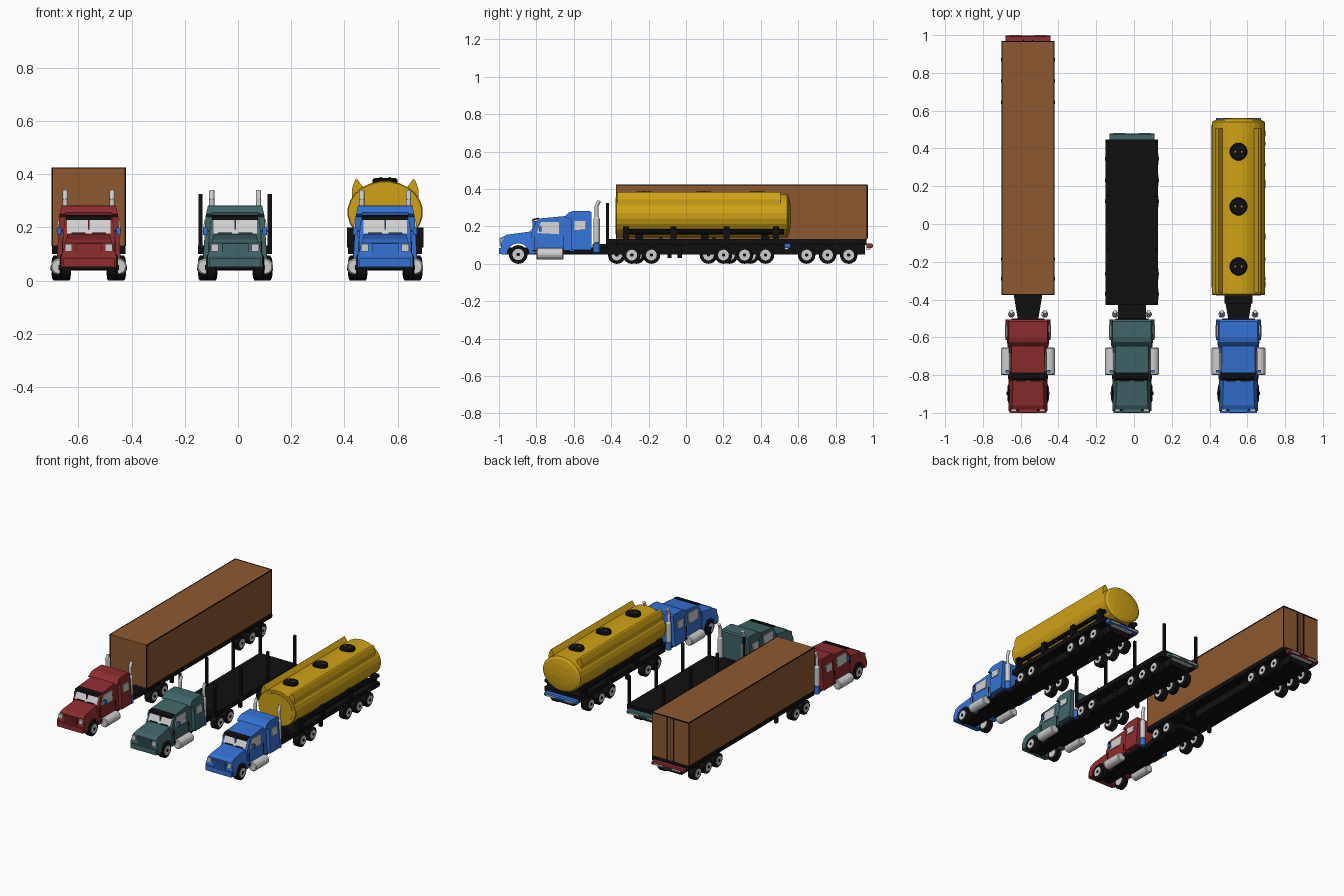
import bpy, bmesh, math
from mathutils import Vector

if "Cube" in bpy.data.objects:
    bpy.data.objects.remove(bpy.data.objects["Cube"])

def material(name, r, g, b):
    m = bpy.data.materials.new(name)
    m.diffuse_color = (r, g, b, 1)
    m.use_nodes = True
    m.node_tree.nodes["Principled BSDF"].inputs["Base Color"].default_value = m.diffuse_color
    return m

RED = material("dark_red", 0.27, 0.025, 0.027)
TEAL = material("teal", 0.052, 0.13, 0.14)
BLUE = material("blue", 0.035, 0.17, 0.66)
BROWN = material("brown", 0.27, 0.098, 0.028)
YELLOW = material("yellow", 0.62, 0.36, 0.008)
BLACK = material("black", 0.005, 0.005, 0.005)
SILVER = material("silver", 0.62, 0.62, 0.62)
CX = 0.0      # centre line of the truck being built
TAG = ""      # name prefix of that truck

def finish(bm, name, mat, mirror=False):
    if mirror:
        dup = bmesh.ops.duplicate(bm, geom=bm.verts[:] + bm.edges[:] + bm.faces[:])["geom"]
        for v in (g for g in dup if isinstance(g, bmesh.types.BMVert)):
            v.co.x = -v.co.x
    bmesh.ops.recalc_face_normals(bm, faces=bm.faces[:])
    me = bpy.data.meshes.new(TAG + name)
    bm.to_mesh(me)
    bm.free()
    me.materials.append(mat)
    ob = bpy.data.objects.new(TAG + name, me)
    ob.location.x = CX
    bpy.context.collection.objects.link(ob)
    return ob

def prism(name, mat, pts, outer, inner=None):
    """Side profile (y, z) spread across x; widths are functions of z. With inner: mirrored plates."""
    bm = bmesh.new()
    low = inner if inner else (lambda z: -outer(z))
    a = [bm.verts.new((low(z), y, z)) for y, z in pts]
    b = [bm.verts.new((outer(z), y, z)) for y, z in pts]
    bm.faces.new(a)
    bm.faces.new(b[::-1])
    n = len(pts)
    for i in range(n):
        j = (i + 1) % n
        bm.faces.new((a[j], a[i], b[i], b[j]))
    return finish(bm, name, mat, inner is not None)

def box(name, mat, x, y, z, mirror=False):
    pts = [(y[0], z[0]), (y[1], z[0]), (y[1], z[1]), (y[0], z[1])]
    if mirror:
        return prism(name, mat, pts, lambda _: x[1], lambda _: x[0])
    return prism(name, mat, pts, lambda _: x)

def lathe(name, mat, base, axis, prof, seg=16, mirror=False, squash=1.0):
    """Turn (distance, radius) pairs about an axis from base."""
    bm = bmesh.new()
    ax, base = Vector(axis).normalized(), Vector(base)
    u = ax.orthogonal().normalized()
    w = ax.cross(u)
    rings = []
    for t, r in prof:
        ring = []
        for k in range(seg):
            a = math.tau * (k + 0.5) / seg
            o = ax * t + (u * math.cos(a) + w * math.sin(a)) * r
            o.z *= squash
            ring.append(bm.verts.new(base + o))
        rings.append(ring)
    for p, q in zip(rings, rings[1:]):
        for k in range(seg):
            j = (k + 1) % seg
            bm.faces.new((p[k], p[j], q[j], q[k]))
    bm.faces.new(rings[0][::-1])
    bm.faces.new(rings[-1])
    return finish(bm, name, mat, mirror)

def wheel(name, y, r, x0, x1):
    w = x1 - x0
    lathe(name + "_tyre", BLACK, (x0, y, r), (1, 0, 0),
          [(0, r * .8), (w * .12, r), (w * .88, r), (w, r * .8)], 20, True)
    lathe(name + "_rim", SILVER, (x0 - .002, y, r), (1, 0, 0),
          [(0, r * .62), (w + .004, r * .62)], 14, True)
    lathe(name + "_hub_cap", BLACK, (x1, y, r), (1, 0, 0), [(0, r * .2), (.005, r * .2)], 8, True)

def tractor(body, axles):
    # chassis, wider behind the cab
    bm = bmesh.new()
    half = [(.05, -.97), (.055, -.5), (.075, -.38), (.075, axles[1] + .05)]
    outline = half + [(-x, y) for x, y in reversed(half)]
    bottom = bm.faces.new([bm.verts.new((x, y, .05)) for x, y in outline])
    top = bmesh.ops.extrude_face_region(bm, geom=[bottom])["geom"]
    bmesh.ops.translate(bm, vec=(0, 0, .037), verts=[g for g in top if isinstance(g, bmesh.types.BMVert)])
    finish(bm, "chassis", BLACK)
    box("cab_floor", BLACK, .088, (-.82, -.5), (.055, .085))
    # hood with wheel arches
    fy = -.897
    arch = [(fy + .06 * math.cos(a), .05 + .06 * math.sin(a))
            for a in [math.pi * k / 8 for k in range(9)]]
    hood_w = lambda z: .104 - max(0, z - .09) * .3
    prism("hood", body, [(-.985, .05)] + arch[::-1] + [(-.80, .055), (-.80, .176), (-.84, .172), (-.96, .155),
          (-.982, .142), (-.99, .09)], hood_w)
    box("front_bumper", body, .097, (-1.0, -.965), (.052, .085))
    # grille and headlights
    box("grille_surround", body, .05, (-.993, -.97), (.092, .14))
    for i in range(4):
        z = .097 + i * .011
        box("grille_bar", body, .044, (-.997, -.97), (z, z + .005))
    box("headlight", SILVER, (.062, .09), (-.993, -.975), (.11, .137), True)
    # cab, raised sleeper
    cab_w = lambda z: .1 - max(0, z - .15) * .12
    prism("cab", body, [(-.83, .065), (-.60, .065), (-.60, .258), (-.64, .256), (-.785, .242),
          (-.795, .232), (-.828, .173)], cab_w)
    sl_w = lambda z: .12 - max(0, z - .2) * .22
    prism("sleeper", body, [(-.615, .075), (-.505, .075), (-.505, .276), (-.515, .283), (-.6, .283),
          (-.625, .276), (-.65, .25), (-.615, .24)], sl_w)
    # windows, door seams and windshield
    grow = lambda f, d: (lambda z: f(z) + d)
    prism("door_window", SILVER, [(-.798, .165), (-.68, .158), (-.68, .225), (-.775, .225)],
          grow(cab_w, .002), grow(cab_w, -.004))
    prism("sleeper_window", SILVER, [(-.597, .182), (-.535, .182), (-.535, .23), (-.597, .23)],
          grow(sl_w, .002), grow(sl_w, -.004))
    for y in (-.81, -.655):
        box("door_seam", BLACK, (.095, .1007), (y, y + .002), (.07, .15), True)
    box("step", BLACK, (.07, .105), (-.82, -.62), (.066, .074), True)
    prism("windshield", SILVER, [(-.829, .178), (-.801, .228), (-.795, .228), (-.823, .178)], lambda z: .082)
    box("windshield_post", body, .003, (-.822, -.80), (.178, .23))
    box("wiper", BLACK, (.012, .065), (-.834, -.82), (.177, .181), True)
    prism("sun_visor", BLACK, [(-.825, .228), (-.785, .24), (-.785, .247), (-.82, .24)], lambda z: .086)
    # mirrors
    box("mirror", BLUE, (.104, .12), (-.785, -.773), (.172, .2), True)
    box("mirror_arm", BLACK, (.09, .106), (-.781, -.777), (.184, .188), True)
    # fuel tanks
    lathe("fuel_tank", SILVER, (.112, -.80, .053), (0, 1, 0),
          [(0, .026), (.005, .031), (.14, .031), (.145, .026)], 16, True)
    # exhaust stacks with bent tips
    lathe("exhaust_base", BLUE, (.088, -.478, .06), (0, 0, 1), [(0, .018), (.05, .018)], 12, True)
    lathe("exhaust_muffler", SILVER, (.088, -.478, .11), (0, 0, 1),
          [(0, .012), (.005, .017), (.13, .017), (.14, .01), (.20, .01)], 12, True)
    lathe("exhaust_tip", SILVER, (.088, -.48, .303), (0, .45, 1), [(0, .01), (.038, .01)], 12, True)
    # wheels and fifth wheel
    wheel("front_wheel", fy, .05, .068, .108)
    for y in axles:
        wheel("drive_wheel", y, .047, .09, .138)
        lathe("drive_axle", BLACK, (-.1, y, .047), (1, 0, 0), [(0, .01), (.2, .01)], 8)
    box("fifth_wheel", BLACK, .06, (axles[0] - .03, axles[1]), (.08, .107))

def trailer(body, y0, y1, axles):
    box("trailer_bed", BLACK, .139, (y0, y1), (.1, .132))
    box("trailer_beam", BLACK, .075, (axles[0] - .62, y1 - .01), (.05, .105))
    for y in axles:
        wheel("trailer_wheel", y, .047, .09, .138)
        lathe("trailer_axle", BLACK, (-.1, y, .047), (1, 0, 0), [(0, .01), (.2, .01)], 8)
    box("landing_leg", BLACK, (.08, .1), (y0 + .33, y0 + .35), (.03, .11), True)
    # rear bumper and lamps
    prism("rear_bumper", body, [(y1, .085), (y1 + .027, .085), (y1 + .033, .092), (y1 + .033, .102),
          (y1 + .027, .109), (y1, .109)], lambda z: .12)
    box("rear_lamp", SILVER, (.035, .1), (y1 + .026, y1 + .035), (.089, .099), True)
    box("rear_step", SILVER, .08, (y1, y1 + .02), (.077, .085))

# red truck with box trailer
CX, TAG = -.561, "red_truck_"
tractor(RED, (-.29, -.185))
trailer(RED, -.375, .966, (.645, .757, .87))
box("cargo_box", BROWN, .138, (-.374, .967), (.132, .424))
for y in (-.375, .964):
    box("corner_strip", BLACK, (.135, .1395), (y, y + .004), (.13, .425), True)
box("roof_edge_strip", BLACK, (.135, .1395), (-.375, .968), (.419, .4255), True)
box("rear_top_strip", BLACK, .138, (.964, .97), (.419, .4255))
box("door_gap", BLACK, .0015, (.96, .9685), (.135, .42))
box("door_rod", BLACK, (.022, .027), (.965, .973), (.135, .42), True)

# teal truck with flatbed and stakes
CX, TAG = -.011, "teal_truck_"
tractor(TEAL, (-.37, -.265))
trailer(TEAL, -.428, .447, (.12, .232, .345))
for y in (-.427, -.142, .143, .432):
    box("stake", BLACK, (.122, .138), (y, y + .014), (.1, .326), True)

# blue truck with tank trailer
CX, TAG = .553, "blue_truck_"
tractor(BLUE, (-.29, -.185))
trailer(BLUE, -.372, .527, (.2, .313, .425))
lathe("tank", YELLOW, (0, -.375, .257), (0, 1, 0),
      [(0, .138), (.004, .142), (.915, .142), (.925, .125), (.932, .085), (.936, .03)], 24, squash=.83)
lathe("tank_front_ring", YELLOW, (0, -.378, .257), (0, 1, 0), [(0, .12), (.01, .12)], 24, squash=.83)
# slanted walkway rails on the tank shoulders
bm = bmesh.new()
sec = [(.078, .345), (.106, .383), (.113, .378), (.125, .345), (.125, .31)]
ends = [[bm.verts.new((x, y, z)) for x, z in sec] for y in (-.365, .505)]
bm.faces.new(ends[0])
bm.faces.new(ends[1][::-1])
for i in range(5):
    j = (i + 1) % 5
    bm.faces.new((ends[0][j], ends[0][i], ends[1][i], ends[1][j]))
finish(bm, "tank_shoulder_rail", YELLOW, True)
# hatches
for y in (.383, .093, -.225):
    lathe("hatch", BLACK, (0, y, .362), (0, 0, 1), [(0, .048), (.018, .048), (.024, .04)], 16)
    lathe("hatch_knob", YELLOW, (.017, y, .38), (0, 0, 1), [(0, .005), (.009, .005)], 8, True)
# side hose tubes with brackets
lathe("side_tube", BLACK, (.128, -.33, .172), (0, 1, 0), [(0, .014), (.855, .014)], 10, True)
for y in (-.32, -.067, .217, .48):
    box("tube_bracket", BLACK, (.11, .144), (y - .016, y + .016), (.125, .2), True)
for y in (-.25, .1, .42):
    box("tank_saddle", BLACK, .1, (y - .02, y + .02), (.13, .18))
